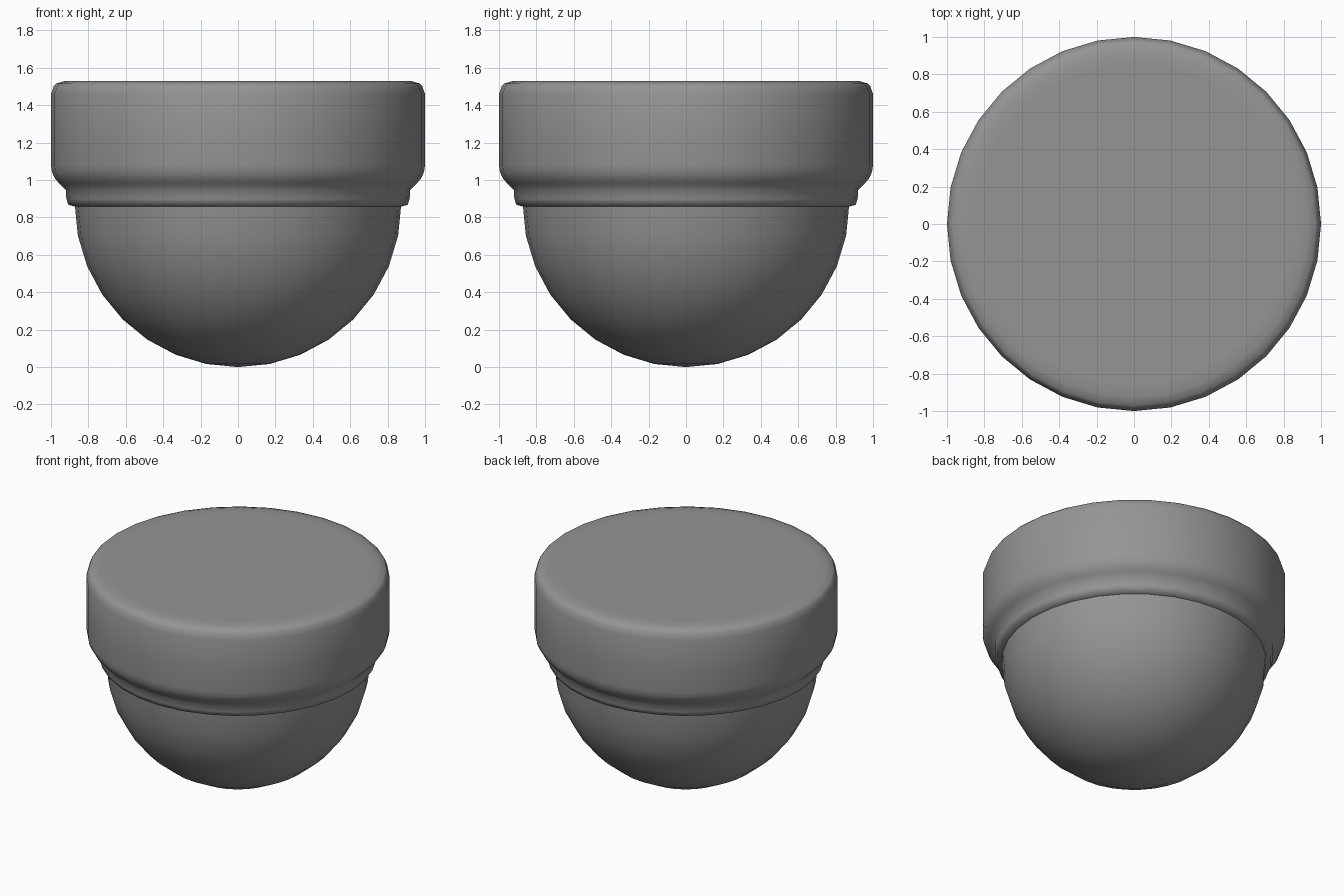
import bpy, bmesh
from math import sin, cos, pi

if "Cube" in bpy.data.objects:
    bpy.data.objects.remove(bpy.data.objects["Cube"])

SIDES = 32

# Dark grey used on both parts
grey = bpy.data.materials.new("dark_grey")
grey.diffuse_color = (0.3, 0.3, 0.3, 1)
grey.use_nodes = True
grey.node_tree.nodes["Principled BSDF"].inputs["Base Color"].default_value = grey.diffuse_color


def revolve(name, profile):
    """Spin an (r, z) profile around the z axis into a smooth mesh."""
    bm = bmesh.new()
    verts = [bm.verts.new((r, 0, z)) for r, z in profile]
    edges = [bm.edges.new(pair) for pair in zip(verts, verts[1:])]
    bmesh.ops.spin(bm, geom=verts + edges, cent=(0, 0, 0), axis=(0, 0, 1),
                   angle=2 * pi, steps=SIDES, use_duplicate=False)
    bmesh.ops.remove_doubles(bm, verts=bm.verts, dist=0.0005)
    bmesh.ops.recalc_face_normals(bm, faces=bm.faces)
    for face in bm.faces:
        face.smooth = True
    mesh = bpy.data.meshes.new(name)
    bm.to_mesh(mesh)
    bm.free()
    mesh.materials.append(grey)
    obj = bpy.data.objects.new(name, mesh)
    bpy.context.collection.objects.link(obj)
    return obj


# Round housing: flat top, rounded rim, curved step and lower lip
revolve("housing", [
    (0, 1.53), (0.85, 1.53), (0.925, 1.53), (0.972, 1.516), (0.985, 1.503),
    (1.0, 1.46), (1.0, 1.24), (1.0, 1.08), (0.995, 1.045), (0.98, 1.01),
    (0.955, 0.98), (0.92, 0.945), (0.918, 0.90), (0.907, 0.868),
    (0.87, 0.857)])

# Half-sphere window hanging below the housing
R = 0.873
revolve("dome", [(R * sin(i * pi / 16), R - R * cos(i * pi / 16)) for i in range(9)])
